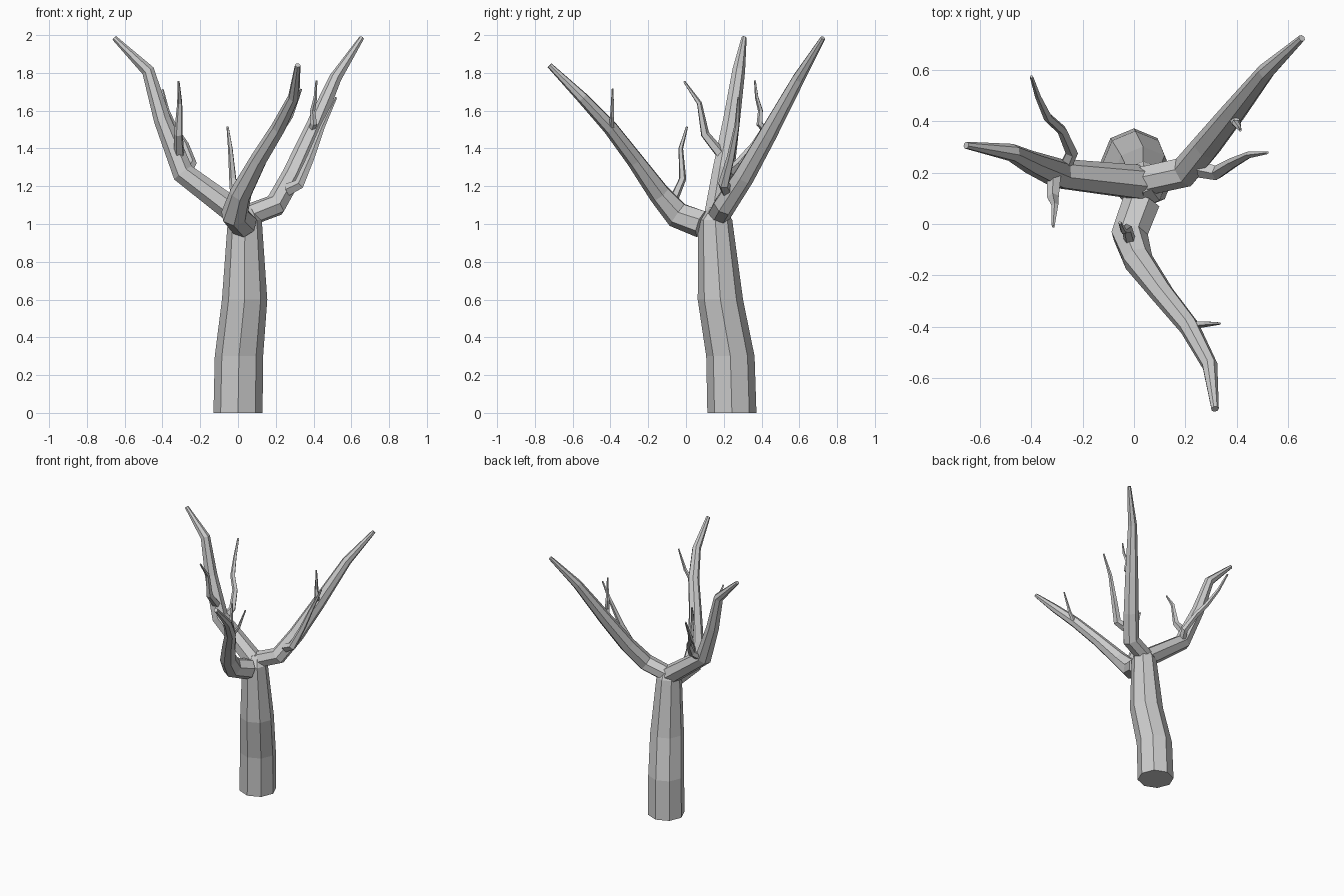
import bpy, bmesh, math
from mathutils import Vector


def tube(name, pts, sides, level=False):
    """Tapered faceted limb through points (x, y, z, radius)."""
    P = [Vector(p[:3]) for p in pts]
    bm = bmesh.new()
    rings, u = [], None
    for i, p in enumerate(P):
        a, b = P[max(i - 1, 0)], P[min(i + 1, len(P) - 1)]
        if 0 < i < len(P) - 1:
            t = ((p - a).normalized() + (b - p).normalized()).normalized()
        else:
            t = (b - a).normalized()
        if level:
            t = Vector((0, 0, 1))
        if u is None:
            u = Vector((1, 0, 0)) if level else t.cross(Vector((0.1, 0.05, 1)))
        u = (u - t * u.dot(t)).normalized()
        v = t.cross(u)
        ring = []
        for k in range(sides):
            w = 2 * math.pi * k / sides
            ring.append(bm.verts.new(p + pts[i][3] * (u * math.cos(w) + v * math.sin(w))))
        rings.append(ring)
    for r, s in zip(rings, rings[1:]):
        for k in range(sides):
            n = (k + 1) % sides
            bm.faces.new((r[k], r[n], s[n], s[k]))
    bm.faces.new(rings[0][::-1])
    bm.faces.new(rings[-1])
    me = bpy.data.meshes.new(name)
    bm.to_mesh(me)
    bm.free()
    bpy.context.collection.objects.link(bpy.data.objects.new(name, me))


# Trunk: octagonal, leaning slightly forward
tube("trunk", [(0, .243, 0, .13), (.005, .235, .3, .128), (.035, .182, .6, .12),
               (.036, .155, 1.02, .09), (.037, .165, 1.09, .042)], 8, level=True)

# Three main branches
tube("left_branch", [(.03, .16, 1.03, .07), (-.29, .195, 1.27, .06), (-.4, .24, 1.55, .046),
                     (-.475, .278, 1.81, .035), (-.655, .307, 1.985, .014)], 7)
tube("right_branch", [(.04, .17, 1.04, .06), (.2, .205, 1.1, .062), (.285, .305, 1.25, .057),
                      (.385, .43, 1.47, .049), (.515, .595, 1.77, .034),
                      (.655, .725, 1.985, .014)], 7)
tube("front_branch", [(.03, .085, 1.0, .075), (-.018, -.045, 1.05, .073), (.015, -.14, 1.16, .059),
                      (.11, -.27, 1.34, .046), (.215, -.4, 1.51, .04), (.295, -.55, 1.67, .031),
                      (.316, -.722, 1.84, .015)], 7)

# Small twigs
twigs = {
    "left_twig_front": [(-.31, .2, 1.35, .03), (-.315, .1, 1.475, .024),
                        (-.308, .07, 1.64, .014), (-.315, -.01, 1.755, .006)],
    "left_twig_back": [(-.27, .22, 1.27, .026), (-.243, .28, 1.32, .025), (-.28, .365, 1.42, .02),
                       (-.335, .415, 1.5, .018), (-.375, .5, 1.6, .012), (-.4, .575, 1.71, .007)],
    "right_twig_low": [(.26, .215, 1.18, .035), (.325, .2, 1.21, .03), (.385, .237, 1.35, .022),
                       (.45, .27, 1.52, .014), (.52, .278, 1.67, .006)],
    "right_twig_high": [(.385, .43, 1.49, .022), (.402, .39, 1.53, .018), (.395, .395, 1.6, .014),
                        (.41, .375, 1.67, .01), (.415, .365, 1.76, .005)],
    "front_twig_low": [(-.015, -.07, 1.12, .025), (-.027, -.018, 1.24, .02),
                       (-.04, -.028, 1.4, .013), (-.055, .005, 1.515, .006)],
    "front_twig_high": [(.215, -.395, 1.48, .018), (.28, -.39, 1.57, .012),
                        (.335, -.388, 1.715, .005)],
}
for name, pts in twigs.items():
    tube(name, pts, 5)
